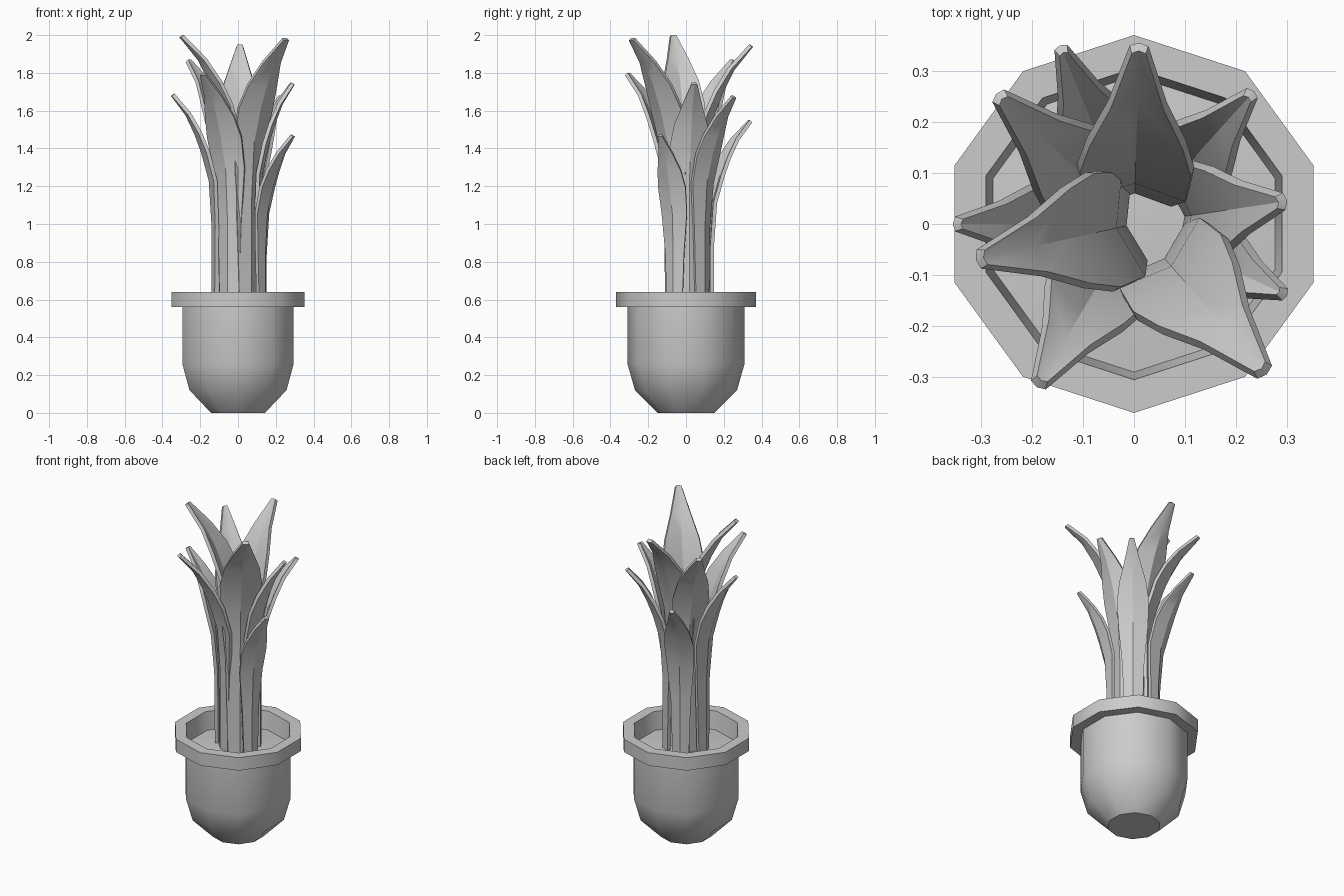
import bpy, math

if "Cube" in bpy.data.objects:
    bpy.data.objects.remove(bpy.data.objects["Cube"])

SIDES = 10


def make_object(name, verts, faces, angle, thickness=0):
    mesh = bpy.data.meshes.new(name)
    mesh.from_pydata(verts, [], faces)
    mesh.update()
    obj = bpy.data.objects.new(name, mesh)
    bpy.context.collection.objects.link(obj)
    bpy.ops.object.select_all(action='DESELECT')
    obj.select_set(True)
    bpy.context.view_layer.objects.active = obj
    if thickness:
        mod = obj.modifiers.new("thickness", 'SOLIDIFY')
        mod.thickness = thickness
        mod.offset = -1
        bpy.ops.object.modifier_apply(modifier=mod.name)
    bpy.ops.object.shade_smooth_by_angle(angle=math.radians(angle))
    return obj


def lathe(name, profile, closed=False, cap_start=False, cap_end=False):
    """Revolve (radius, z) points listed bottom to top around z, corner on +y."""
    verts, faces = [], []
    for r, z in profile:
        for k in range(SIDES):
            a = math.pi / 2 + 2 * math.pi * k / SIDES
            verts.append((r * math.cos(a), r * math.sin(a), z))
    n = len(profile)
    for i in range(n if closed else n - 1):
        j = (i + 1) % n
        for k in range(SIDES):
            m = (k + 1) % SIDES
            faces.append((i * SIDES + k, i * SIDES + m, j * SIDES + m, j * SIDES + k))
    if cap_start:
        faces.append(tuple(reversed(range(SIDES))))
    if cap_end:
        faces.append(tuple(range((n - 1) * SIDES, n * SIDES)))
    return make_object(name, verts, faces, 40)


# Pot: rounded body, overhanging rim, soil surface
lathe("pot_body", [(0.15, 0), (0.27, 0.12), (0.31, 0.26), (0.31, 0.56)], cap_start=True)
lathe("pot_rim", [(0.29, 0.53), (0.31, 0.56), (0.37, 0.56), (0.37, 0.64), (0.305, 0.64)], closed=True)
lathe("soil", [(0.29, 0.53), (0.15, 0.545), (0.04, 0.55)], cap_end=True)

# Leaf rows: drop below the tip, outward bend (0-1), width (0-1)
ROWS = [(0, 1, 0.16), (0.10, 0.65, 0.50), (0.20, 0.43, 0.84), (0.30, 0.26, 1.0),
        (0.45, 0.07, 0.92), (0.69, 0.0, 0.68)]
FOLD = 0.32


def leaf(name, tip, base_r, half_w, stretch):
    x, y, top = tip
    top -= 0.012
    a, tip_r = math.atan2(y, x), math.hypot(x, y)
    rows = [(top - d * stretch, base_r + (tip_r - base_r) * s, half_w * w) for d, s, w in ROWS]
    rows.append((0.5, base_r, half_w * 0.54))
    verts, faces = [], []
    for z, r, w in rows:
        for side in (-1, 0, 1):
            # edges fold inward from the midrib
            u, v = r - FOLD * w * abs(side), w * side
            verts.append((u * math.cos(a) - v * math.sin(a),
                          u * math.sin(a) + v * math.cos(a), z))
    for i in range(len(rows) - 1):
        for c in (0, 1):
            p, q = i * 3 + c, i * 3 + 3 + c
            faces.append((q, q + 1, p + 1, p))
    make_object(name, verts, faces, 30, thickness=0.02)


# Leaves from the tall inner ones down to the short outer ones
LEAVES = [
    ((-0.31, -0.07, 2.00), 0.035, 0.12, 1.2),
    ((0.26, -0.295, 1.985), 0.11, 0.12, 1.2),
    ((0.01, 0.355, 1.95), 0.08, 0.115, 1.2),
    ((-0.27, 0.255, 1.87), 0.10, 0.105, 1.1),
    ((-0.19, -0.32, 1.80), 0.11, 0.105, 1.1),
    ((0.30, 0.045, 1.75), 0.12, 0.105, 1.05),
    ((-0.355, 0.0, 1.69), 0.14, 0.09, 1.0),
    ((0.235, 0.26, 1.68), 0.135, 0.09, 1.0),
    ((-0.145, 0.35, 1.55), 0.155, 0.085, 0.95),
    ((0.30, -0.14, 1.475), 0.16, 0.08, 0.9),
]
for i, spec in enumerate(LEAVES):
    leaf(f"leaf_{i + 1}", *spec)
